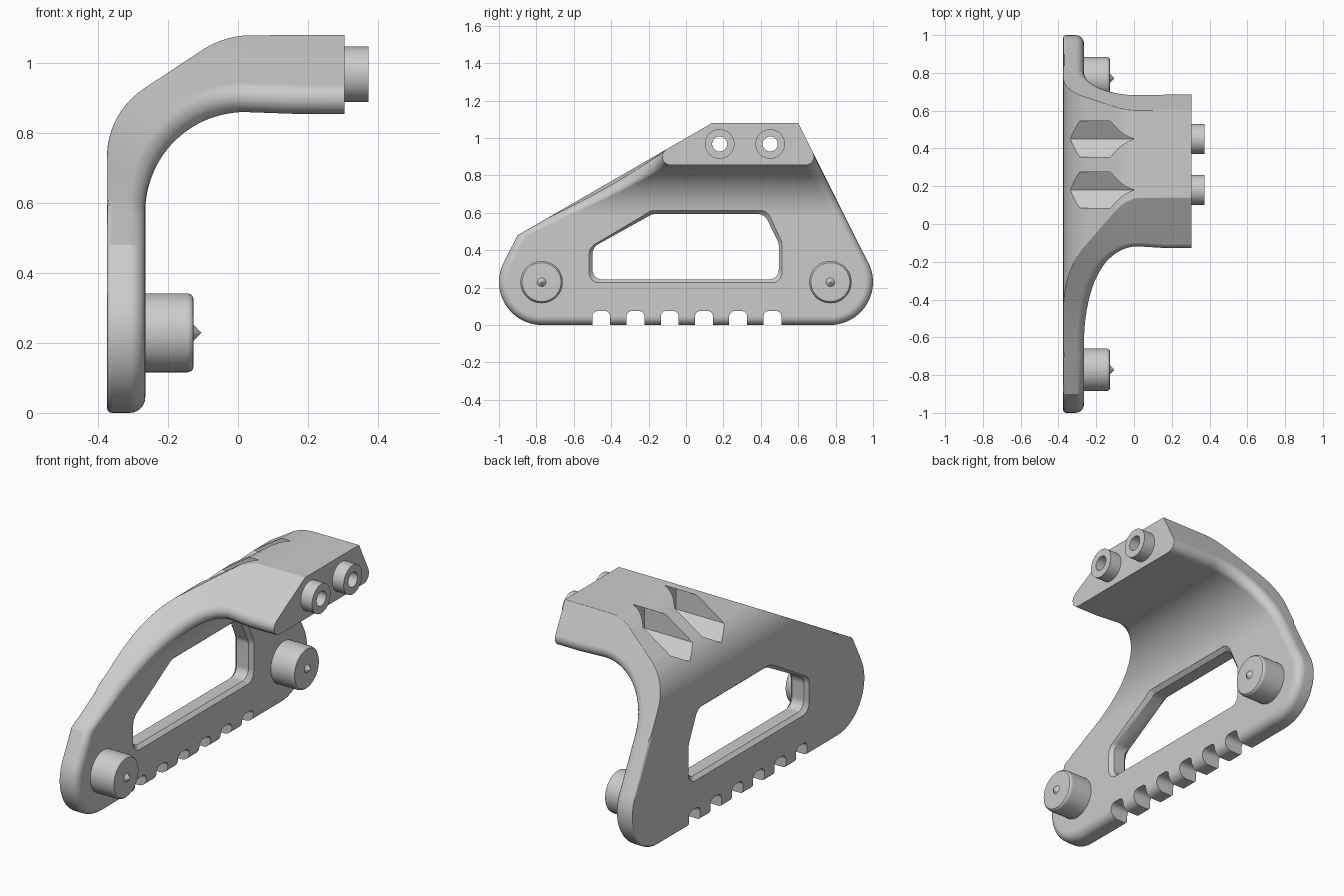
import bpy, bmesh, math
from mathutils import Vector
from mathutils.geometry import intersect_line_line_2d

cube = bpy.data.objects.get("Cube")
if cube:
    bpy.data.objects.remove(cube, do_unlink=True)

COLOUR = (0.6, 0.6, 0.6, 1)
grey = bpy.data.materials.new("plain grey")
grey.use_nodes = True
grey.diffuse_color = COLOUR
grey.node_tree.nodes["Principled BSDF"].inputs["Base Color"].default_value = COLOUR
parts = []


def rounded(corners, steps=8):
    """Polygon from (u, v, radius) corners, each filleted."""
    out = []
    for i, (u, v, r) in enumerate(corners):
        p = Vector((u, v))
        if r == 0:
            out.append(p)
            continue
        a = (Vector(corners[i - 1][:2]) - p).normalized()
        b = (Vector(corners[(i + 1) % len(corners)][:2]) - p).normalized()
        half = a.angle(b) / 2
        centre = p + (a + b).normalized() * (r / math.sin(half))
        start = p + a * (r / math.tan(half)) - centre
        end = p + b * (r / math.tan(half)) - centre
        sweep = math.pi - 2 * half
        for k in range(steps + 1):
            t = sweep * k / steps
            out.append(centre + (start * math.sin(sweep - t) + end * math.sin(t)) / math.sin(sweep))
    return out


def ngon(y, z, r, sides=48):
    turn = [math.pi / 2 + math.tau * i / sides for i in range(sides)]
    return [(y + r * math.cos(t), z + r * math.sin(t)) for t in turn]


def make_object(name, bm):
    bmesh.ops.recalc_face_normals(bm, faces=bm.faces)
    mesh = bpy.data.meshes.new(name)
    bm.to_mesh(mesh)
    bm.free()
    mesh.materials.append(grey)
    ob = bpy.data.objects.new(name, mesh)
    bpy.context.collection.objects.link(ob)
    return ob


def loft(name, layers):
    """Solid through matching (y, z) outlines placed along x."""
    bm = bmesh.new()
    rings = [[bm.verts.new((x, p[0], p[1])) for p in pts] for x, pts in layers]
    n = len(rings[0])
    for lo, hi in zip(rings, rings[1:]):
        for i in range(n):
            bm.faces.new((lo[i], lo[(i + 1) % n], hi[(i + 1) % n], hi[i]))
    bm.faces.new(rings[0])
    bm.faces.new(rings[-1])
    return make_object(name, bm)


def cut(ob, cutter, keep=False):
    mod = ob.modifiers.new("cut", "BOOLEAN")
    mod.object, mod.operation, mod.solver = cutter, "DIFFERENCE", "EXACT"
    with bpy.context.temp_override(object=ob, active_object=ob, selected_objects=[ob]):
        bpy.ops.object.modifier_apply(modifier=mod.name)
    if not keep:
        bpy.data.objects.remove(cutter, do_unlink=True)


# Bracket: bent strip, its rims bounded by sloping lines (point, outward normal)
LEFT = [((-0.9, 0.48), (-0.5, 0.866)), ((-0.9, 0.48), (-0.889, 0.457))]
RIGHT = [((0.6, 1.08), (0.894, 0.447))]
INNER_R, FOOT_R, FOOT_Y = 0.045, 0.23, 0.77
OUTER = rounded([(-0.375, -1, 0), (-0.375, 0.857, 0.235), (-0.038, 1.08, 0.26), (0.6, 1.08, 0), (0.6, -1, 0)], 14)
QUARTER = [math.pi / 2 * j / 3 for j in range(4)]


def line_y(line, z):
    (py, pz), (ny, nz) = line
    return py - (z - pz) * nz / ny


def rim(point, normal, lines, inward):
    """Rim points from the inner to the outer skin, with both edges rounded."""
    hits = [intersect_line_line_2d(point, point - normal * 0.6, a, b) for a, b in zip(OUTER, OUTER[1:])]
    depth = min((h - point).length for h in hits if h)
    line = max(lines, key=lambda l: line_y(l, point.y) * inward)
    ny, nz = line[1]
    across = nz * normal.y
    size = math.hypot(ny, across)
    bend = math.acos(across / size)
    pts = []
    for j in range(7):
        a = bend * j / 6
        p = point - normal * INNER_R * (1 - math.cos(a))
        inset = INNER_R * (math.tan(bend / 2) - math.sin(a)) / size
        pts.append((p.x, line_y(line, point.y) + inward * inset, p.y))
    r = 0.015 if point.y < 0.6 else 0.002
    for b in QUARTER:
        p = point - normal * (depth - r + r * math.sin(b))
        pts.append((p.x, line_y(line, p.y) + inward * r * (1 - math.cos(b)) / size, p.y))
    return pts


def foot_rim(angle, side):
    """Rim points on the round foot."""
    layers = [(INNER_R * (1 - math.cos(a)), INNER_R * (1 - math.sin(a)))
              for a in (math.pi / 2 * j / 6 for j in range(7))]
    layers += [(0.11 - 0.015 * (1 - math.sin(b)), 0.015 * (1 - math.cos(b))) for b in QUARTER]
    return [(-0.265 - d, side * (FOOT_Y + (FOOT_R - s) * math.cos(angle)),
             FOOT_R - (FOOT_R - s) * math.sin(angle)) for d, s in layers]


stations = [(Vector((0.305, 0.855)), Vector((0, -1))), (Vector((0.16, 0.855)), Vector((0, -1)))]
for k in range(33):
    t = math.pi / 2 * (1 - k / 32)
    n = Vector((math.cos(t), -math.sin(t)))
    stations.append((Vector((0.02, 0.575)) + Vector((-n.x, -n.y)) * 0.285, n))
stations += [(Vector((-0.265, z)), Vector((1, 0))) for z in (0.48, 0.41)]
rows = [(rim(p, n, LEFT, 1), rim(p, n, RIGHT, -1)) for p, n in stations]
for k in range(21):
    angle = math.radians(-27 + 117 * k / 20)
    rows.append((foot_rim(angle, -1), foot_rim(angle, 1)))

bm = bmesh.new()
loops = [[bm.verts.new(p) for p in left + right[::-1]] for left, right in rows]
count = len(loops[0])
for top, low in zip(loops, loops[1:]):
    for i in range(count):
        bm.faces.new((top[i], top[(i + 1) % count], low[(i + 1) % count], low[i]))
bm.faces.new(loops[0])
foot = loops[-1]
for i in range(count // 2 - 1):
    bm.faces.new((foot[i], foot[i + 1], foot[count - 2 - i], foot[count - 1 - i]))
bracket = make_object("bracket", bm)
parts.append(bracket)

# Window with chamfered rims
window = rounded([(-0.5, 0.244, 0.05), (0.496, 0.244, 0.05), (0.496, 0.437, 0.06), (0.42, 0.593, 0.06),
                  (-0.18, 0.593, 0.06), (-0.5, 0.415, 0.06)])
wide = [(y * 1.04, 0.42 + (z - 0.42) * 1.11) for y, z in window]
cut(bracket, loft("window_cutter", [(-0.5, wide), (-0.377, wide), (-0.355, window),
                                    (-0.285, window), (-0.263, wide), (-0.15, wide)]))

# Row of notches along the foot
for i in range(6):
    y = -0.453 + 0.183 * i
    notch = rounded([(y - 0.048, -0.1, 0), (y + 0.048, -0.1, 0),
                     (y + 0.048, 0.075, 0.03), (y - 0.048, 0.075, 0.03)])
    cut(bracket, loft("notch_cutter", [(-0.5, notch), (0, notch)]))

# Bolt seats: hexagonal pocket, bore and raised collar
for i, y in enumerate((0.18, 0.45)):
    z = 0.968
    pocket = ngon(y, z, 0.109, 6)
    cut(bracket, loft("pocket_cutter", [(-0.6, pocket), (0, pocket)]))
    bore = loft("bore_cutter", [(-0.1, ngon(y, z, 0.04)), (0.6, ngon(y, z, 0.04))])
    collar = loft(f"bolt_collar_{i + 1}", [(0.295, ngon(y, z, 0.079)), (0.373, ngon(y, z, 0.079))])
    cut(collar, bore, keep=True)
    cut(bracket, bore)
    parts.append(collar)

# Pegs with pointed tips
PEG = [(-0.29, 0.113), (-0.145, 0.113), (-0.135, 0.11), (-0.129, 0.104), (-0.127, 0.095),
       (-0.127, 0.023), (-0.105, 0.001)]
for name, y in (("front_peg", -0.772), ("back_peg", 0.772)):
    parts.append(loft(name, [(x, ngon(y, 0.229, r)) for x, r in PEG]))

# Smooth shading with crisp edges
for ob in parts:
    bpy.ops.object.select_all(action="DESELECT")
    ob.select_set(True)
    bpy.context.view_layer.objects.active = ob
    bpy.ops.object.shade_smooth_by_angle(angle=math.radians(30))
    ob.modifiers.new("even shading", "WEIGHTED_NORMAL").keep_sharp = True
